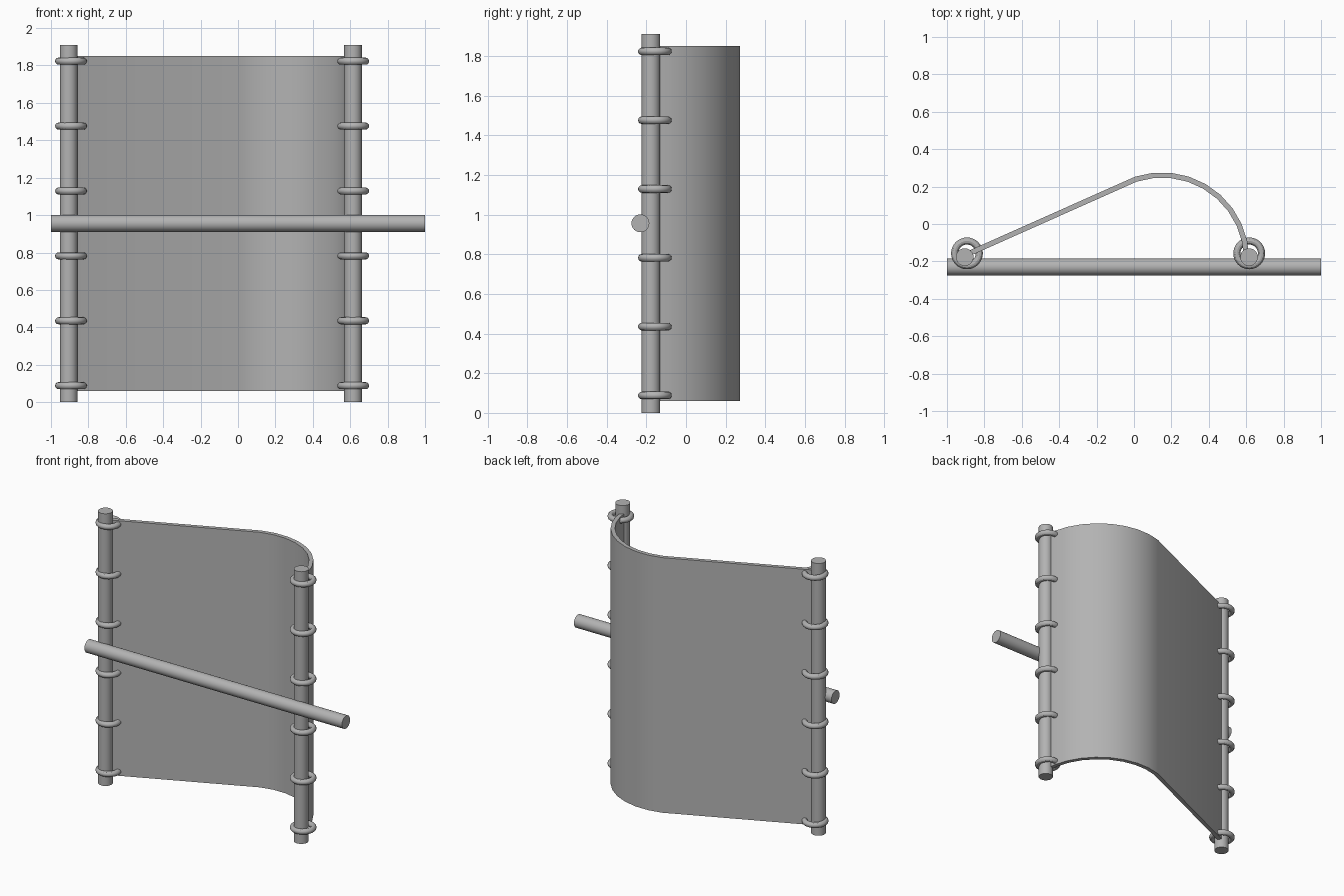
import bpy, bmesh
from math import cos, sin, radians, pi
from mathutils import Vector

cube = bpy.data.objects.get("Cube")
if cube:
    bpy.data.objects.remove(cube, do_unlink=True)

grey = bpy.data.materials.new("plain grey")
grey.use_nodes = True
colour = (0.45, 0.45, 0.45, 1)
grey.diffuse_color = colour
grey.node_tree.nodes["Principled BSDF"].inputs["Base Color"].default_value = colour


def finish(obj, name):
    obj.name = name
    obj.data.materials.append(grey)
    bpy.ops.object.select_all(action='DESELECT')
    obj.select_set(True)
    bpy.context.view_layer.objects.active = obj
    bpy.ops.object.shade_smooth_by_angle(angle=radians(30))


def rod(name, centre, radius, length, turn=(0, 0, 0)):
    bpy.ops.mesh.primitive_cylinder_add(vertices=32, radius=radius, depth=length,
                                        location=centre, rotation=turn)
    finish(bpy.context.object, name)


# Two upright poles and the crossbar in front of them
POLE_H = 1.91
rod("right_pole", (-0.905, -0.177, POLE_H / 2), 0.047, POLE_H)
rod("left_pole", (0.615, -0.177, POLE_H / 2), 0.047, POLE_H)
rod("crossbar", (0, -0.23, 0.956), 0.045, 2.0, (0, pi / 2, 0))

# Six binding rings on each pole
for side, x in (("right", -0.893), ("left", 0.616)):
    for i in range(6):
        bpy.ops.mesh.primitive_torus_add(major_segments=32, minor_segments=12,
                                         major_radius=0.066, minor_radius=0.019,
                                         location=(x, -0.157, 0.088 + 0.347 * i))
        finish(bpy.context.object, f"{side}_ring_{i + 1}")

# Curved sheet: straight run from one pole, then an arc round to the other
THICK, LOW, HIGH = 0.028, 0.06, 1.85
hub, radius = Vector((0.15, -0.19)), 0.466
rim = [Vector((cos(radians(a)), sin(radians(a)))) for a in range(108, -1, -12)]
outer = [hub + radius * d for d in rim]
inner = [hub + (radius - THICK) * d for d in rim]
run = Vector((cos(radians(24)), sin(radians(24))))
outer.insert(0, outer[0] - run * 0.98)
inner.insert(0, outer[0] + Vector((run.y, -run.x)) * THICK)

bm = bmesh.new()
rows = [[bm.verts.new((p.x, p.y, z)) for p in line]
        for line, z in ((outer, LOW), (outer, HIGH), (inner, HIGH), (inner, LOW))]
for a, b in zip(rows, rows[1:] + rows[:1]):
    for i in range(len(a) - 1):
        bm.faces.new((a[i], a[i + 1], b[i + 1], b[i]))
for end in (0, -1):
    bm.faces.new([row[end] for row in rows])
bmesh.ops.recalc_face_normals(bm, faces=bm.faces)
mesh = bpy.data.meshes.new("curved_sheet")
bm.to_mesh(mesh)
bm.free()
sheet = bpy.data.objects.new("curved_sheet", mesh)
bpy.context.collection.objects.link(sheet)
finish(sheet, "curved_sheet")
